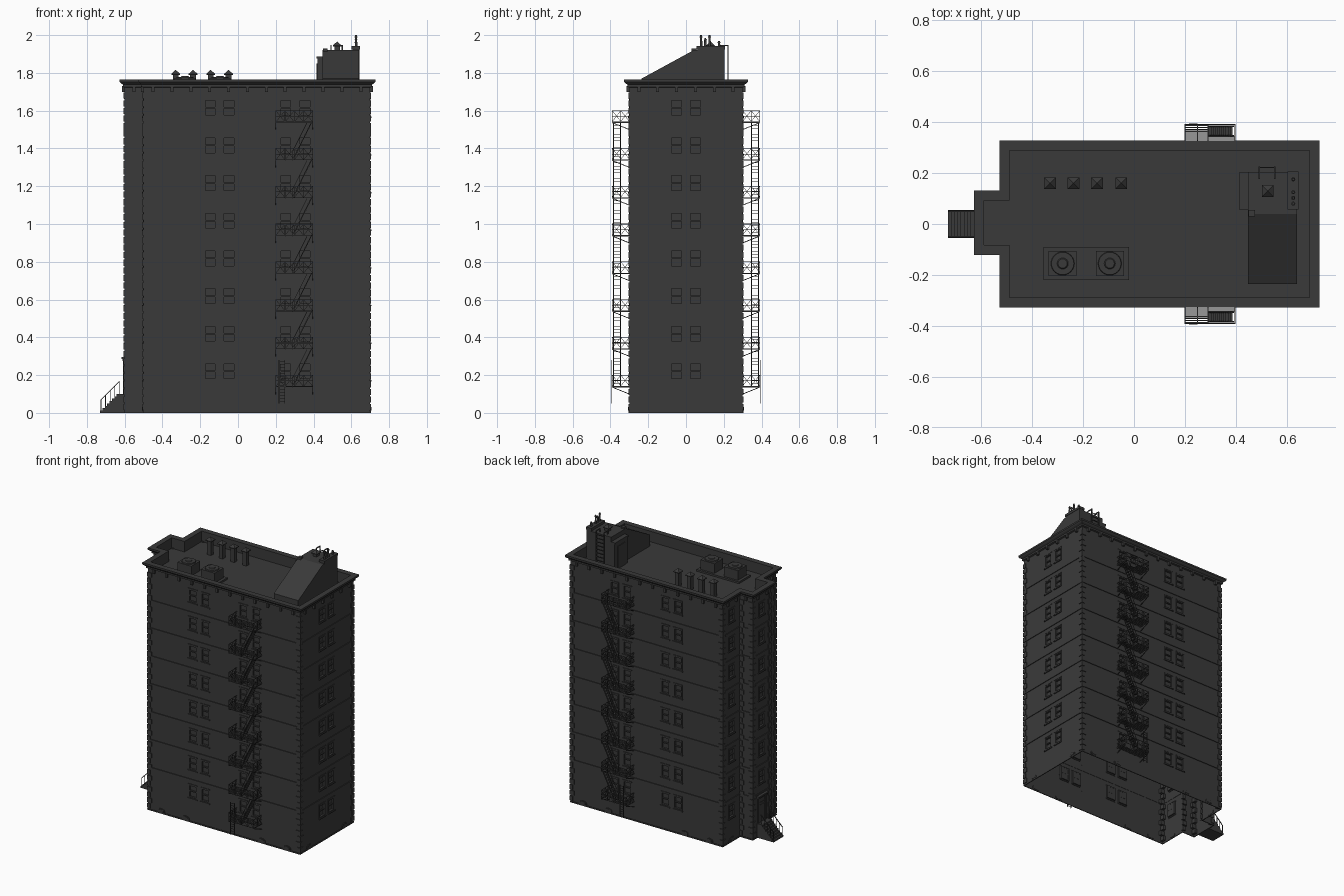
import bpy, bmesh, math
from mathutils import Matrix, Vector

if "Cube" in bpy.data.objects:
    bpy.data.objects.remove(bpy.data.objects["Cube"])

dark = bpy.data.materials.new("dark_stone")
dark.diffuse_color = (0.042, 0.042, 0.042, 1)
dark.use_nodes = True
dark.node_tree.nodes["Principled BSDF"].inputs["Base Color"].default_value = dark.diffuse_color
FLOORS = range(8)
# Footprint (counter-clockwise) with the narrow entrance bay at -x
OUT = [(-.5, -.3), (.7, -.3), (.7, .3), (-.5, .3), (-.5, .105), (-.6, .105), (-.6, -.095), (-.5, -.095)]
N = len(OUT)


def box(bm, x0, x1, y0, y1, z0, z1, M=Matrix()):
    m = Matrix.Translation(((x0 + x1) / 2, (y0 + y1) / 2, (z0 + z1) / 2)) @ Matrix.Diagonal((x1 - x0, y1 - y0, z1 - z0, 1))
    bmesh.ops.create_cube(bm, size=1, matrix=M @ m)


def bar(bm, p, q, r=.0015):
    p, q = Vector(p), Vector(q)
    rot = (q - p).to_track_quat('Z', 'Y').to_matrix().to_4x4()
    m = Matrix.Translation((p + q) / 2) @ rot @ Matrix.Diagonal((2 * r, 2 * r, (q - p).length, 1))
    bmesh.ops.create_cube(bm, size=1, matrix=m)


def cone(bm, x, y, z0, z1, r0, r1, n=12, turn=0):
    m = Matrix.Translation((x, y, (z0 + z1) / 2)) @ Matrix.Rotation(turn, 4, 'Z')
    bmesh.ops.create_cone(bm, cap_ends=True, segments=n, radius1=r0, radius2=r1, depth=z1 - z0, matrix=m)


def prism(bm, pts, t0, t1, M):
    # Extrude a 2D outline along the local y axis
    a, b = [[bm.verts.new(M @ Vector((u, t, w))) for u, w in pts] for t in (t0, t1)]
    bm.faces.new(a)
    bm.faces.new(b[::-1])
    for i in range(len(pts)):
        j = (i + 1) % len(pts)
        bm.faces.new((a[i], a[j], b[j], b[i]))


def edge(i):
    a, b = Vector(OUT[i % N]), Vector(OUT[(i + 1) % N])
    d = (b - a).normalized()
    return a, d, Vector((d.y, -d.x)), (b - a).length


def loft(bm, profile, closed=False):
    # Sweep (offset, z) profile round the footprint
    rings = []
    for d, z in profile:
        pts = [Vector(OUT[i]) + d * (edge(i - 1)[2] + edge(i)[2]) for i in range(N)]
        rings.append([bm.verts.new((p.x, p.y, z)) for p in pts])
    for k in range(len(rings) if closed else len(rings) - 1):
        a, b = rings[k], rings[(k + 1) % len(rings)]
        for i in range(N):
            j = (i + 1) % N
            bm.faces.new((a[i], a[j], b[j], b[i]))
    if not closed:
        bm.faces.new(rings[0])
        bm.faces.new(rings[-1])


def finish(bm, name, mirror=False, normals=True):
    if normals:
        bmesh.ops.recalc_face_normals(bm, faces=bm.faces[:])
    me = bpy.data.meshes.new(name)
    bm.to_mesh(me)
    bm.free()
    me.materials.append(dark)
    ob = bpy.data.objects.new(name, me)
    bpy.context.collection.objects.link(ob)
    if mirror:
        md = ob.modifiers.new("mirror", 'MIRROR')
        md.use_axis = (False, True, False)
    return ob


def wall(x, y, n):
    # Local frame on a wall: x along it, y outward, z up
    n = Vector((n[0], n[1], 0))
    u = Vector((-n.y, n.x, 0))
    return Matrix(((u.x, n.x, 0, x), (u.y, n.y, 0, y), (0, 0, 1, 0), (0, 0, 0, 1)))


# Windows: pockets, frames, lintels and sills
spots = [(x, s * .3, (0, s)) for s in (-1, 1) for x in (-.147, -.047, .2525, .354)]
spots += [(.7, y, (1, 0)) for y in (-.05, .05)]
spots += [(-.5, y, (-1, 0)) for y in (-.2, .2)] + [(-.6, .005, (-1, 0))]
cut, fr = bmesh.new(), bmesh.new()
for x, y, n in spots:
    M = wall(x, y, n)
    for k in FLOORS:
        if x == -.6 and k == 0:
            continue
        z = .22 + .1993 * k
        box(cut, -.033, .033, -.012, .02, z - .047, z + .047, M)
        for s in (-1, 1):
            box(fr, s * .03 - .004, s * .03 + .004, -.013, .002, z - .047, z + .047, M)
        for w, t in ((-.043, .002), (0, -.003), (.043, .002)):
            box(fr, -.033, .033, -.013, t, z + w - .004, z + w + .004, M)
        box(fr, -.038, .038, -.004, .007, z - .054, z - .047, M)
        box(fr, -.036, .036, -.004, .004, z + .047, z + .053, M)
finish(fr, "window_frames")
cutter = finish(cut, "window_cutter")
cutter.hide_render = True

# Walls with flared cornice, parapet and sunken roof
bm = bmesh.new()
loft(bm, [(0, 0), (0, 1.722), (.01, 1.726), (.01, 1.738), (.02, 1.745), (.027, 1.753), (.027, 1.765), (-.012, 1.765), (-.012, 1.69)])
walls = finish(bm, "walls_and_roof")
md = walls.modifiers.new("cut", 'BOOLEAN')
md.object, md.solver, md.operation = cutter, 'EXACT', 'DIFFERENCE'
dg = bpy.context.evaluated_depsgraph_get()
bm = bmesh.new()
bm.from_mesh(walls.evaluated_get(dg).to_mesh())
low = [f for f in bm.faces if all(v.co.z < .001 for v in f.verts)]
bmesh.ops.delete(bm, geom=low, context='FACES')   # open underside
walls.modifiers.clear()
bm.to_mesh(walls.data)
bm.free()
bpy.data.objects.remove(cutter)

# Floor bands and base course
bm = bmesh.new()
for z in [.305 + .199 * k for k in range(7)]:
    loft(bm, [(-.002, z - .004), (.005, z - .004), (.005, z + .004), (-.002, z + .004)], True)
loft(bm, [(-.002, 0), (.004, 0), (.004, .008), (-.002, .008)], True)
finish(bm, "floor_bands")

# Brackets under the cornice
bm = bmesh.new()
for i in range(N):
    a, d, n, L = edge(i)
    c = max(1, round(L / .1))
    for k in range(c):
        p = a + d * L * (k + .5) / c
        box(bm, -.008, .008, -.002, .014, 1.7, 1.73, wall(p.x, p.y, n))
finish(bm, "cornice_brackets")

# Corner quoins
bm = bmesh.new()
for i, (x, y) in enumerate(OUT):
    concave = i in (4, 7)
    sx = -1 if x > 0 or concave else 1
    sy = 1 if y < 0 else -1
    for k in range(42):
        L = .03 if k % 2 else .019
        M2 = .019 if k % 2 else .03
        z = .015 + .0402 * k
        xs = sorted((x - sx * .005, x + sx * L))
        ys = sorted((y - sy * .005, y + sy * (.01 if concave else M2)))
        box(bm, *xs, *ys, z, z + .032)
finish(bm, "quoins")

# Arched basement windows
bm = bmesh.new()
arch = [(-.027, .008)] + [(.027 * math.cos(math.pi * (1 - t / 6)), .022 + .014 * math.sin(math.pi * t / 6)) for t in range(7)] + [(.027, .008)]
for x, y, n in [(x, s * .3, (0, s)) for s in (-1, 1) for x in (-.395, -.2, .4, .6)] + [(.7, s * .2, (1, 0)) for s in (-1, 1)] + [(-.5, s * .2, (-1, 0)) for s in (-1, 1)]:
    prism(bm, arch, -.004, .005, wall(x, y, n))
    prism(bm, [(u * .7, .012 + (w - .008) * .7) for u, w in arch], -.004, .007, wall(x, y, n))
finish(bm, "basement_windows")

# Entrance steps and railings
bm = bmesh.new()
for k in range(8):
    box(bm, -.73 + .0125 * k, -.6, -.055, .055, .0125 * k, .0125 * (k + 1))
finish(bm, "entrance_steps")
bm = bmesh.new()
for y in (-.05, .05):
    for k in range(5):
        x, z = -.725 + .024 * k, .005 + .024 * k
        bar(bm, (x, y, z), (x, y, z + .065), .0018)
    bar(bm, (-.727, y, .068), (-.627, y, .168), .0022)
finish(bm, "step_railings")

# Entrance door with hood
bm = bmesh.new()
M = wall(-.6, .005, (-1, 0))
for s in (-1, 1):
    box(bm, s * .037 - .007, s * .037 + .007, -.002, .008, .1, .275, M)
    box(bm, s * .015 - .011, s * .015 + .011, -.002, .006, .11, .225, M)
box(bm, -.03, .03, -.002, .003, .1, .275, M)
box(bm, -.03, .03, -.002, .006, .235, .242, M)
box(bm, -.05, .05, -.002, .012, .275, .285, M)
box(bm, -.055, .055, -.002, .018, .285, .295, M)
finish(bm, "entrance_door")

# Fire escape decks, rails and braces (front, mirrored to back)
bm = bmesh.new()
X0, X1, Y0, Y1 = .2, .396, -.3, -.39
for k in FLOORS:
    z = .14 + .2 * k
    for i in range(12):
        y = -.304 - .0075 * i
        box(bm, X0, X1 if y > -.346 else .29, y - .002, y + .002, z - .002, z + .001)
    for x in (X0, .25, .29, X1):
        bar(bm, (x, Y0, z - .003), (x, Y1, z - .003), .002)
    for h in (0, .03, .06):
        bar(bm, (X0, Y1, z + h), (X1, Y1, z + h))
        for x in (X0, X1):
            bar(bm, (x, Y0, z + h), (x, Y1, z + h))
    for i in range(5):
        x = X0 + (X1 - X0) * i / 4
        bar(bm, (x, Y1, z), (x, Y1, z + .06))
        if i < 4:
            for a, b in ((0, .06), (.06, 0)):
                bar(bm, (x, Y1, z + a), (x + .049, Y1, z + b), .001)
    for x in (X0, X1):
        bar(bm, (x, Y0, z - .04), (x, Y1, z - .004), .002)
        bar(bm, (x, -.345, z), (x, -.345, z + .06))
        for y in (Y0, -.345):
            for a, b in ((.003, .06), (.06, .003)):
                bar(bm, (x, y, z + a), (x, y - .045, z + b), .001)
finish(bm, "fire_escape_decks", True)

# Fire escape stairs and drop ladder
bm = bmesh.new()
for k in range(7):
    z = .14 + .2 * k
    for y in (-.346, -.384):
        bar(bm, (.29, y, z), (.39, y, z + .2), .0025)
        bar(bm, (.29, y, z + .045), (.365, y, z + .195))
        bar(bm, (.29, y, z), (.29, y, z + .045))
    for i in range(1, 12):
        x, h = .29 + .1 * i / 12, z + .2 * i / 12
        box(bm, x - .005, x + .005, -.384, -.346, h - .001, h + .001)
for x in (.217, .247):
    bar(bm, (x, -.393, .05), (x, -.393, .28), .002)
for i in range(14):
    bar(bm, (.217, -.393, .06 + .0165 * i), (.247, -.393, .06 + .0165 * i), .0013)
finish(bm, "fire_escape_stairs", True)

# Roof stair house with sloped front
bm = bmesh.new()
M = Matrix.Rotation(math.pi / 2, 4, 'Z')
prism(bm, [(-.235, 1.689), (.205, 1.689), (.205, 1.92), (.04, 1.92), (-.235, 1.77)], -.64, -.447, M)
box(bm, .42, .45, .06, .205, 1.689, 1.875)
box(bm, .415, .45, .055, .205, 1.875, 1.887)
box(bm, .416, .425, .09, .175, 1.69, 1.85)
box(bm, .45, .475, .03, .055, 1.85, 1.93)
finish(bm, "roof_stair_house")

# Chimney with pots
bm = bmesh.new()
box(bm, .605, .642, .06, .205, 1.69, 1.935)
box(bm, .602, .645, .056, .207, 1.925, 1.942)
for y, top in ((.08, 2.0), (.102, 1.985), (.125, 2.0), (.175, 1.97)):
    cone(bm, .625, y, 1.94, top, .007, .005)
    cone(bm, .625, y, top - .012, top - .007, .008, .008)
finish(bm, "chimney")

# Ladder up the stair house
bm = bmesh.new()
for x in (.492, .552):
    bar(bm, (x, .222, 1.69), (x, .222, 1.945), .003)
    bar(bm, (x, .18, 1.945), (x, .224, 1.945), .003)
    bar(bm, (x, .18, 1.92), (x, .18, 1.945), .003)
for i in range(9):
    bar(bm, (.492, .222, 1.71 + .026 * i), (.552, .222, 1.71 + .026 * i), .002)
finish(bm, "roof_ladder")

# Capped roof vents
bm = bmesh.new()
for x, y, z0, z1 in [(x, .16, 1.69, 1.795) for x in (-.33, -.238, -.145, -.05)] + [(.525, .13, 1.92, 1.945)]:
    box(bm, x - .015, x + .015, y - .015, y + .015, z0, z1 - .005)
    box(bm, x - .023, x + .023, y - .023, y + .023, z1 - .005, z1)
    cone(bm, x, y, z1, z1 + .02, .033, .002, 4, math.pi / 4)
finish(bm, "roof_vents")

# Cooling units with round fans
bm = bmesh.new()
box(bm, -.355, -.02, -.22, -.09, 1.689, 1.703)
for x in (-.28, -.095):
    box(bm, x - .055, x + .055, -.205, -.105, 1.7, 1.772)
    cone(bm, x, -.155, 1.772, 1.779, .046, .044, 24)
    cone(bm, x, -.155, 1.779, 1.783, .022, .018, 16)
finish(bm, "cooling_units")
